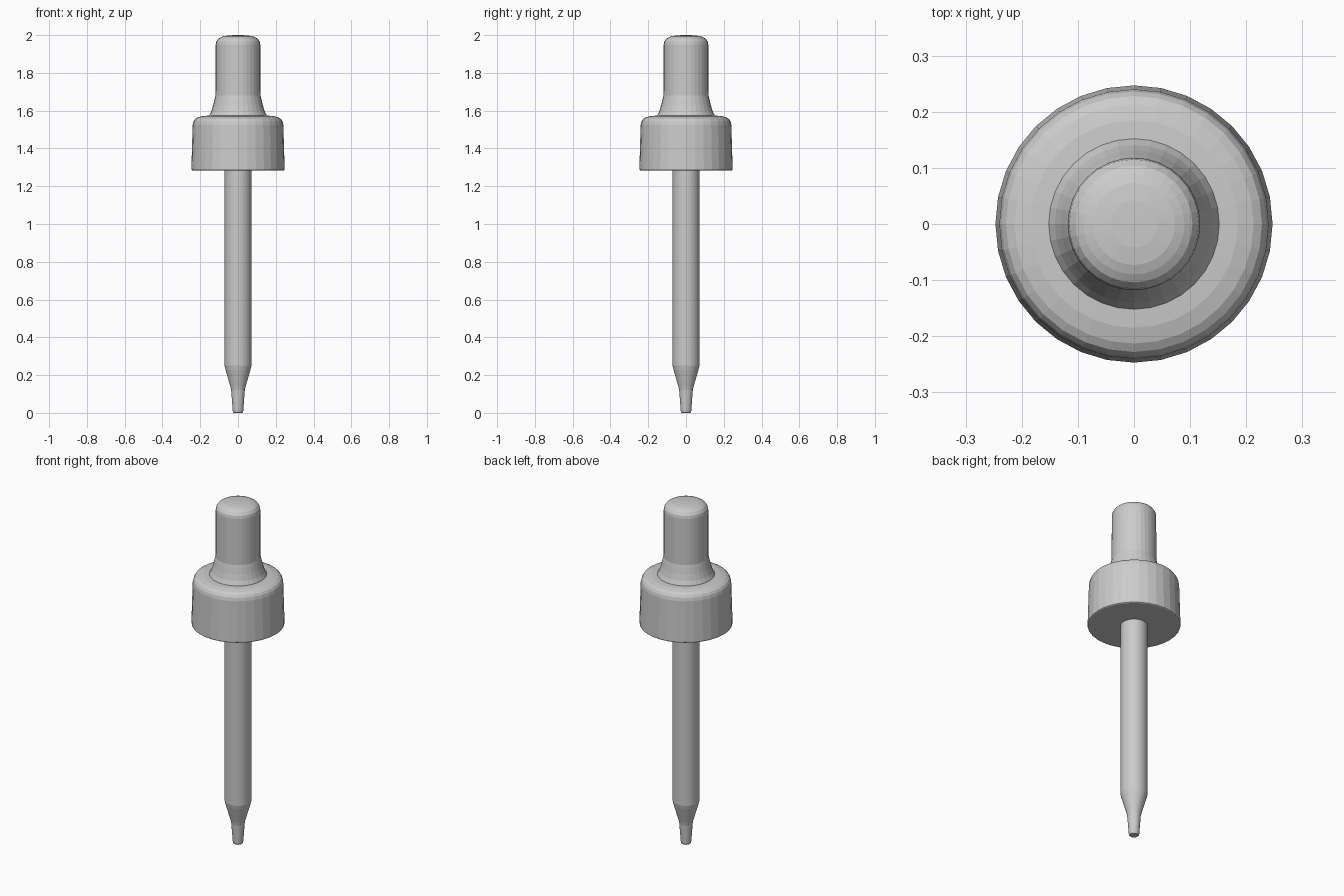
import bpy, bmesh, math

if "Cube" in bpy.data.objects:
    bpy.data.objects.remove(bpy.data.objects["Cube"])

SIDES = 32


def lathe(name, profile):
    """Revolve (radius, z) points around z; flat faces, capped on the axis."""
    bm = bmesh.new()
    verts = [bm.verts.new((r, 0, z)) for r, z in profile]
    edges = [bm.edges.new(pair) for pair in zip(verts, verts[1:])]
    bmesh.ops.spin(bm, geom=verts + edges, cent=(0, 0, 0), axis=(0, 0, 1),
                   angle=math.tau, steps=SIDES, use_duplicate=False)
    bmesh.ops.remove_doubles(bm, verts=bm.verts, dist=0.0002)
    bmesh.ops.recalc_face_normals(bm, faces=bm.faces)
    mesh = bpy.data.meshes.new(name)
    bm.to_mesh(mesh)
    bm.free()
    obj = bpy.data.objects.new(name, mesh)
    bpy.context.collection.objects.link(obj)
    return obj


# Glass tube with a tapered, narrow tip
lathe("dropper_tube", [
    (0, 0), (0.022, 0), (0.026, 0.004), (0.028, 0.012), (0.036, 0.12),
    (0.04, 0.138), (0.066, 0.228), (0.071, 0.25), (0.071, 1.3), (0, 1.3)])

# Screw cap with rounded shoulder and slight draft
lathe("screw_cap", [
    (0, 1.283), (0.241, 1.283), (0.246, 1.286), (0.247, 1.292),
    (0.240, 1.525), (0.236, 1.543), (0.228, 1.556), (0.213, 1.565),
    (0.185, 1.572), (0.15, 1.574), (0, 1.574)])

# Rubber squeeze bulb with flared base and domed top
lathe("squeeze_bulb", [
    (0, 1.565), (0.152, 1.565), (0.152, 1.575), (0.141, 1.597),
    (0.131, 1.63), (0.123, 1.665), (0.119, 1.68), (0.118, 1.95),
    (0.115, 1.966), (0.104, 1.981), (0.09, 1.989), (0.073, 1.995),
    (0.042, 1.999), (0, 2.0)])
